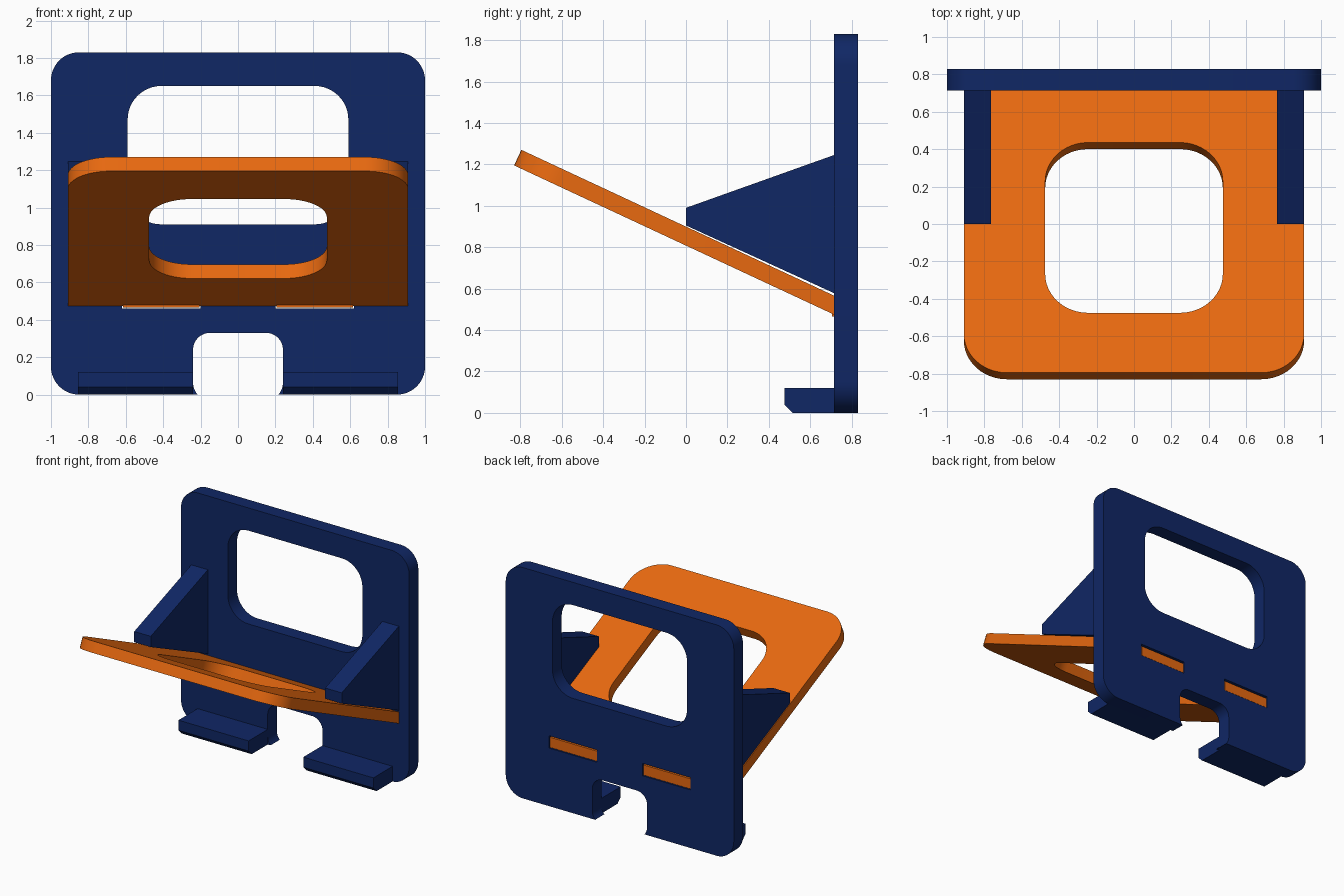
import bpy, bmesh
from math import sin, cos, radians, asin, degrees
from mathutils import Matrix

if "Cube" in bpy.data.objects:
    bpy.data.objects.remove(bpy.data.objects["Cube"])


def material(name, rgb):
    m = bpy.data.materials.new(name)
    m.diffuse_color = (*rgb, 1)
    m.use_nodes = True
    m.node_tree.nodes["Principled BSDF"].inputs["Base Color"].default_value = m.diffuse_color
    return m


BLUE = material("blue", (0.005, 0.02, 0.13))
ORANGE = material("orange", (0.8, 0.14, 0.005))


def arc(cx, cy, r, a0, a1, n=12):
    return [(cx + r * cos(radians(a0 + (a1 - a0) * i / n)),
             cy + r * sin(radians(a0 + (a1 - a0) * i / n))) for i in range(n + 1)]


def round_rect(x, y0, y1, r):
    return (arc(-x + r, y0 + r, r, 180, 270) + arc(x - r, y0 + r, r, 270, 360)
            + arc(x - r, y1 - r, r, 0, 90) + arc(-x + r, y1 - r, r, 90, 180))


def finish(name, bm, mat):
    bmesh.ops.recalc_face_normals(bm, faces=bm.faces)
    me = bpy.data.meshes.new(name)
    bm.to_mesh(me)
    bm.free()
    me.materials.append(mat)
    ob = bpy.data.objects.new(name, me)
    bpy.context.collection.objects.link(ob)
    bpy.ops.object.select_all(action='DESELECT')
    ob.select_set(True)
    bpy.context.view_layer.objects.active = ob
    bpy.ops.object.shade_smooth_by_angle(angle=radians(30))
    return ob


def sheet(loops, thickness, matrix):
    """Flat sheet with holes: first loop is the outline, the rest are cut out."""
    cu = bpy.data.curves.new("sheet", 'CURVE')
    cu.dimensions = '2D'
    cu.fill_mode = 'BOTH'
    cu.extrude = thickness / 2
    for pts in loops:
        sp = cu.splines.new('POLY')
        sp.points.add(len(pts) - 1)
        for p, (x, y) in zip(sp.points, pts):
            p.co = (x, y, 0, 1)
        sp.use_cyclic_u = True
    ob = bpy.data.objects.new("sheet", cu)
    bpy.context.collection.objects.link(ob)
    dg = bpy.context.evaluated_depsgraph_get()
    me = bpy.data.meshes.new_from_object(ob.evaluated_get(dg))
    bm = bmesh.new()
    bm.from_mesh(me)
    bpy.data.objects.remove(ob)
    bpy.data.curves.remove(cu)
    bpy.data.meshes.remove(me)
    bmesh.ops.remove_doubles(bm, verts=bm.verts, dist=1e-5)
    bm.transform(matrix)
    return bm


def side_prism(name, profile, x0, x1, mat):
    """Extrude a (y, z) profile along x."""
    bm = bmesh.new()
    f = bm.faces.new([bm.verts.new((x0, y, z)) for y, z in profile])
    ext = bmesh.ops.extrude_face_region(bm, geom=[f])["geom"]
    bmesh.ops.translate(bm, vec=(x1 - x0, 0, 0),
                        verts=[v for v in ext if isinstance(v, bmesh.types.BMVert)])
    return finish(name, bm, mat)


# Back plate: bottom notch, large window, two tab slots
FRONT, BACK = 0.715, 0.83
a = degrees(asin(0.062 / 0.09))
outline = (arc(-0.85, 0.15, 0.15, 180, 270)
           + arc(-0.15, 0.062, 0.09, 180 + a, 180) + arc(-0.15, 0.24, 0.09, 180, 90)
           + arc(0.15, 0.24, 0.09, 90, 0) + arc(0.15, 0.062, 0.09, 0, -a)
           + arc(0.85, 0.15, 0.15, 270, 360)
           + arc(0.85, 1.68, 0.15, 0, 90) + arc(-0.85, 1.68, 0.15, 90, 180))
slots = [[(s * 0.2, 0.46), (s * 0.62, 0.46), (s * 0.62, 0.558), (s * 0.2, 0.558)]
         for s in (-1, 1)]
stand = Matrix.Translation((0, (FRONT + BACK) / 2, 0)) @ Matrix.Rotation(radians(90), 4, 'X')
finish("back_plate", sheet([outline, round_rect(0.59, 0.91, 1.65, 0.18)] + slots,
                           BACK - FRONT, stand), BLUE)

# Tilted panel with rounded opening, trimmed flush to the back plate
T = 0.083
panel = (arc(-0.68, 0.23, 0.23, 180, 270) + arc(0.68, 0.23, 0.23, 270, 360)
         + [(0.91, 1.8), (-0.91, 1.8)])
tilt = (Matrix.Translation((0, -0.795, 1.27)) @ Matrix.Rotation(radians(-25), 4, 'X')
        @ Matrix.Translation((0, 0, -T / 2)))
bm = sheet([panel, round_rect(0.475, 0.353, 1.358, 0.23)], T, tilt)
bmesh.ops.bisect_plane(bm, geom=bm.verts[:] + bm.edges[:] + bm.faces[:], dist=1e-5,
                       plane_co=(0, FRONT, 0), plane_no=(0, 1, 0), clear_outer=True)
bmesh.ops.holes_fill(bm, edges=[e for e in bm.edges if e.is_boundary], sides=0)
finish("tilted_panel", bm, ORANGE)

# Paired parts: gussets, front ledges, panel tabs
for side, s in (("left", -1), ("right", 1)):
    side_prism(f"gusset_{side}", [(0, 0.905), (0, 0.99), (FRONT, 1.245), (FRONT, 0.578)],
               s * 0.765, s * 0.91, BLUE)
    side_prism(f"ledge_{side}", [(FRONT, 0), (0.515, 0), (0.475, 0.04),
                                 (0.475, 0.12), (FRONT, 0.12)],
               s * 0.24, s * 0.855, BLUE)
    side_prism(f"panel_tab_{side}", [(FRONT - 0.01, 0.465), (0.825, 0.465),
                                     (0.825, 0.545), (FRONT - 0.01, 0.545)],
               s * 0.205, s * 0.615, ORANGE)
